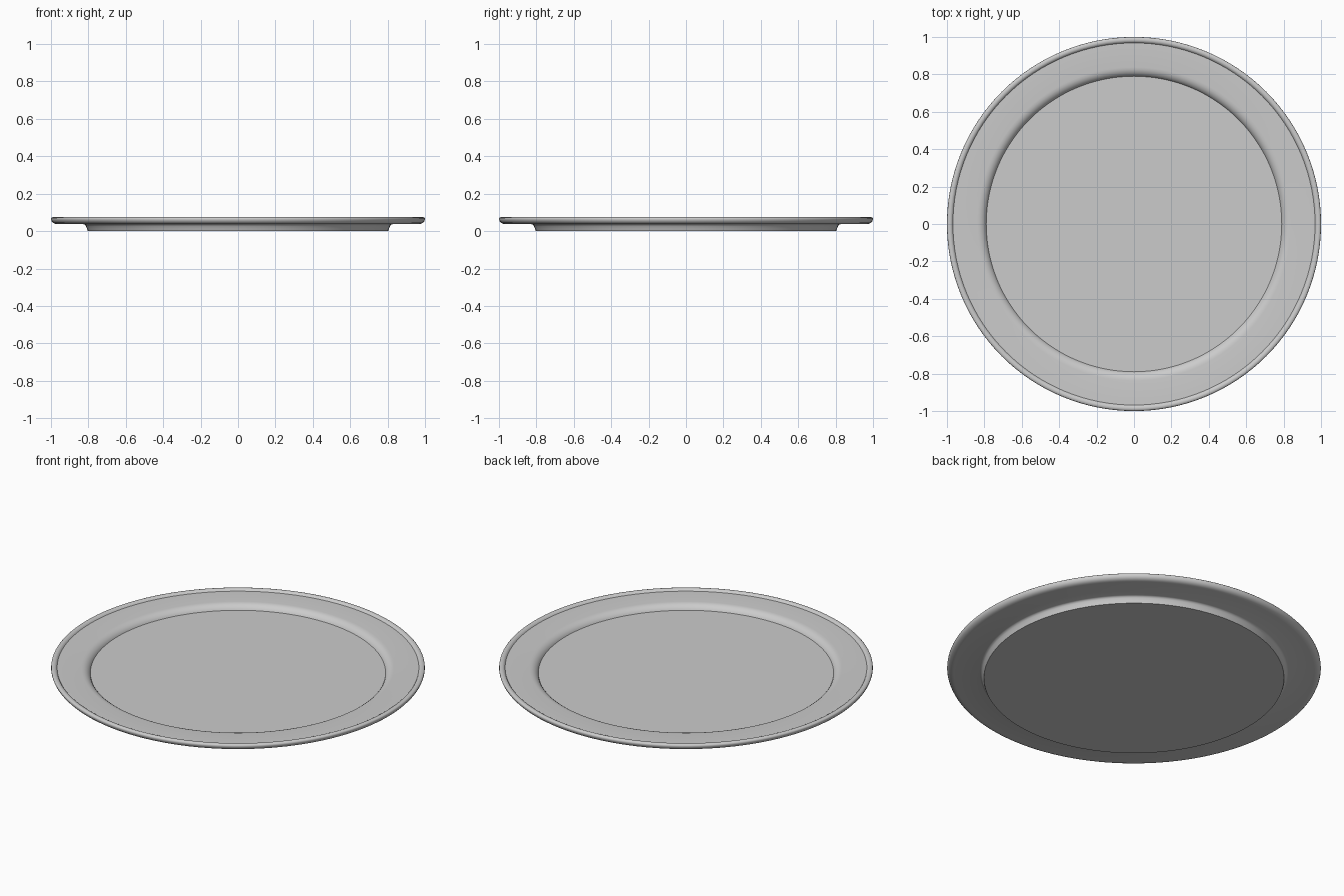
import bpy, bmesh, math

if "Cube" in bpy.data.objects:
    bpy.data.objects.remove(bpy.data.objects["Cube"])

SEGMENTS = 128

# Half cross-section (radius, height), from under-centre round to top centre
profile = [
    (0.0, 0.0), (0.803, 0.0),                                  # foot
    (0.808, 0.014), (0.813, 0.027), (0.818, 0.034), (0.826, 0.037),
    (0.965, 0.037), (0.978, 0.039), (0.989, 0.044),            # underside of rim
    (0.996, 0.052), (1.0, 0.062), (0.999, 0.069),              # outer edge
    (0.995, 0.073), (0.988, 0.075), (0.980, 0.0745),           # raised lip
    (0.973, 0.071), (0.968, 0.064),
    (0.838, 0.064), (0.825, 0.0625), (0.812, 0.058),           # flat rim, rounded shoulder
    (0.801, 0.050), (0.794, 0.042), (0.790, 0.034),
    (0.0, 0.034),                                              # well floor
]

# Lathe the section around z
bm = bmesh.new()
verts = [bm.verts.new((r, 0, z)) for r, z in profile]
edges = [bm.edges.new(pair) for pair in zip(verts, verts[1:])]
bmesh.ops.spin(bm, geom=verts + edges, cent=(0, 0, 0), axis=(0, 0, 1),
               angle=2 * math.pi, steps=SEGMENTS, use_duplicate=False)
bmesh.ops.remove_doubles(bm, verts=bm.verts, dist=1e-5)
bmesh.ops.recalc_face_normals(bm, faces=bm.faces)

mesh = bpy.data.meshes.new("plate")
bm.to_mesh(mesh)
bm.free()
plate = bpy.data.objects.new("plate", mesh)
bpy.context.collection.objects.link(plate)

# Smooth curves, crisp creases at the well, lip and foot
bpy.context.view_layer.objects.active = plate
plate.select_set(True)
bpy.ops.object.shade_smooth_by_angle(angle=math.radians(40))
